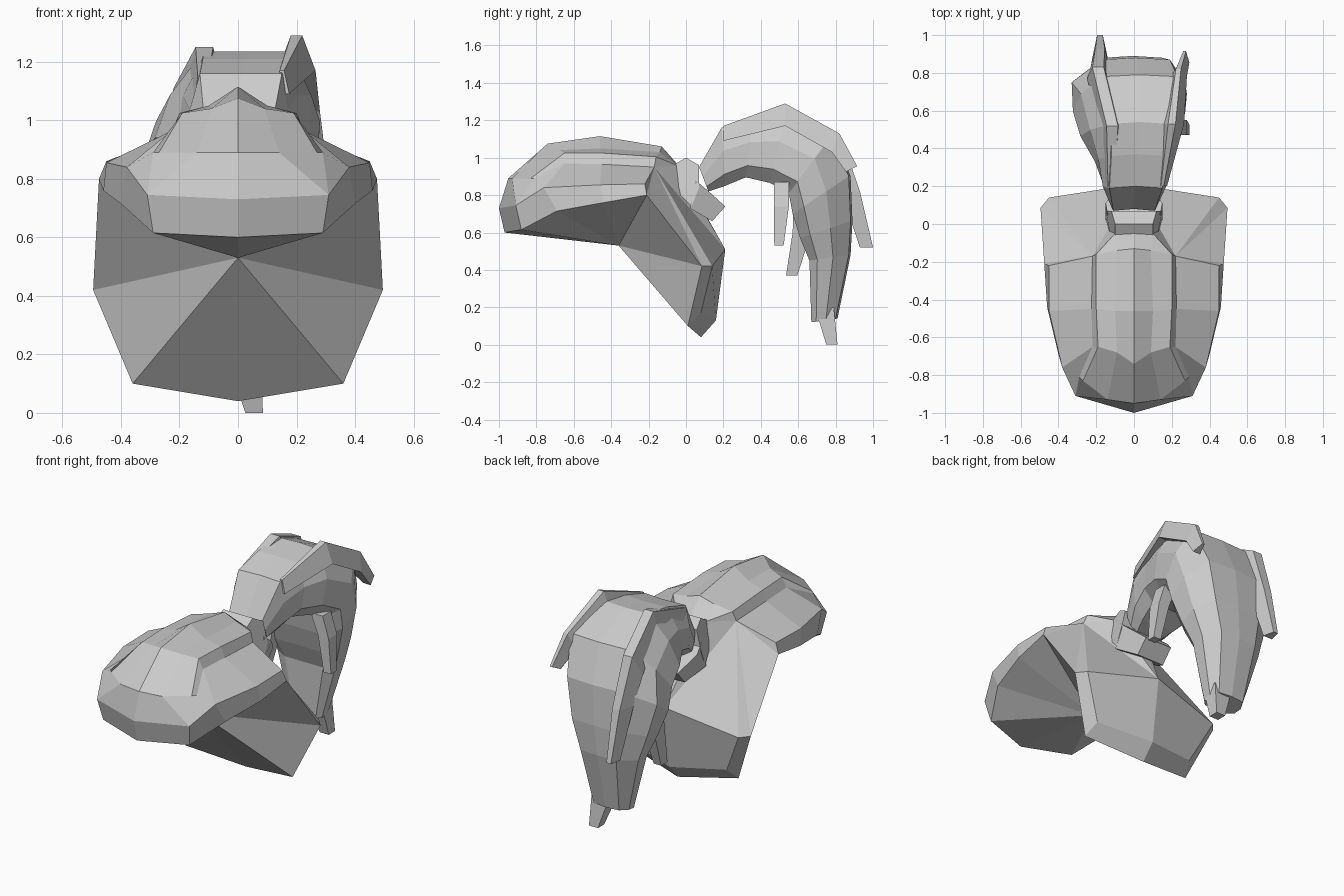
import bpy, bmesh

if "Cube" in bpy.data.objects:
    bpy.data.objects.remove(bpy.data.objects["Cube"])

grey = bpy.data.materials.new("light grey")
grey.diffuse_color = (0.6, 0.6, 0.6, 1)
grey.use_nodes = True
grey.node_tree.nodes["Principled BSDF"].inputs["Base Color"].default_value = grey.diffuse_color


def make(name, faces, mirror=False):
    """Flat-shaded object from point polygons, optionally mirrored in x."""
    bm = bmesh.new()
    sides = (1, -1) if mirror else (1,)
    for s in sides:
        for f in faces:
            pts = []
            for p in f:
                if p not in pts:
                    pts.append(p)
            if len(pts) > 2:
                bm.faces.new([bm.verts.new((s * x, y, z)) for x, y, z in pts])
    bmesh.ops.remove_doubles(bm, verts=bm.verts, dist=0.0005)
    bmesh.ops.recalc_face_normals(bm, faces=bm.faces)
    me = bpy.data.meshes.new(name)
    bm.to_mesh(me)
    bm.free()
    me.materials.append(grey)
    ob = bpy.data.objects.new(name, me)
    bpy.context.collection.objects.link(ob)
    return ob


def skin(rings, closed=True):
    """Quads between successive point rings, capped when closed."""
    faces = []
    n = len(rings[0])
    for a, b in zip(rings, rings[1:]):
        for i in range(n if closed else n - 1):
            j = (i + 1) % n
            faces.append([a[i], a[j], b[j], b[i]])
    if closed:
        faces += [rings[0], rings[-1]]
    return faces


# Helmet shell: half sections from the back of the crown to the brow,
# each running ridge, crease, shoulder, groove, cheek, rim
crown = [
    [(0, -.13, 1.06), (.09, -.14, 1.03), (.2, -.16, 1.005), (.22, -.17, .95), (.45, -.22, .86), (.475, -.21, .8)],
    [(0, -.46, 1.115), (.1, -.46, 1.05), (.2, -.45, 1.025), (.225, -.45, .965), (.45, -.46, .855), (.46, -.44, .76)],
    [(0, -.74, 1.075), (.09, -.68, 1.04), (.19, -.65, 1.025), (.22, -.65, .97), (.38, -.76, .84), (.40, -.69, .715)],
    [(0, -.95, .89), (.14, -.93, .89), (.27, -.83, .89), (.29, -.81, .89), (.31, -.91, .745), (.29, -.88, .615)],
]
faces = skin(crown, closed=False)

# Brow band closing the front
back, brow = crown[0], crown[-1]
nose, lip = (0, -1, .73), (0, -.97, .6)
faces += [[brow[0], brow[1], brow[4], nose], [brow[1], brow[2], brow[3], brow[4]],
          [nose, brow[4], brow[5], lip]]

# Flared neck guard and its thick lower rim
side, low, chin = (.495, .085, .42), (.36, .01, .10), (0, .08, .04)
side_b, low_b, chin_b, nape = (.45, .14, .42), (.33, .08, .17), (0, .16, .13), (0, .21, .51)
hub = back[3]
seat, seat_side = (0, -.05, .97), (.1, -.05, .96)
faces += [[hub, back[4], back[5]], [hub, back[5], side], [hub, side, side_b], [hub, side_b, nape],
          [hub, nape, seat_side], [nape, seat, seat_side], [back[0], back[1], seat_side, seat],
          [back[1], back[2], seat_side], [back[2], hub, seat_side],
          [side, low, low_b, side_b], [low, chin, chin_b, low_b], [side_b, low_b, chin_b, nape]]

# Inward-pointing fan filling the face opening
core = (0, -.36, .53)
rim = [lip] + [c[5] for c in reversed(crown)] + [side, low, chin]
faces += [[core, a, b] for a, b in zip(rim, rim[1:])]
make("helmet", faces, mirror=True)


def block(name, profile):
    """Extrude a (y, z, half width) profile across x."""
    make(name, skin([[(s * w, y, z) for y, z, w in profile] for s in (-1, 1)]))


# Plume mounts
block("upper_mount", [(-.07, .96, .1), (0, 1.0, .1), (.07, .96, .12), (.07, .84, .15),
                      (.03, .74, .15), (-.08, .85, .12)])
block("lower_mount", [(.05, .88, .14), (.11, .83, .15), (.21, .74, .09), (.14, .66, .09), (.02, .73, .15)])

# Plume: outer (y, z), inner (y, z), outer x range, widest x range, left shoulder pinch
stations = [
    ((.07, .95), (.12, .82), (-.11, .11), (-.12, .12), 1),
    ((.19, 1.16), (.21, .85), (-.13, .15), (-.165, .17), 1),
    ((.36, 1.21), (.32, .895), (-.12, .16), (-.21, .205), .9),
    ((.53, 1.235), (.45, .865), (-.12, .18), (-.29, .25), .8),
    ((.78, 1.12), (.55, .81), (-.17, .23), (-.33, .28), .85),
    ((.87, .9), (.57, .70), (-.17, .19), (-.33, .27), 1),
    ((.88, .66), (.61, .57), (-.16, .15), (-.28, .22), 1),
    ((.87, .48), (.66, .45), (-.14, .10), (-.23, .17), 1),
    ((.80, .14), (.67, .12), (-.11, .06), (-.14, .08), 1),
]
rings = []
for (oy, oz), (iy, iz), (ol, orr), (wl, wr), pinch in stations:
    sy, sz = oy * .6 + iy * .4, oz * .6 + iz * .4
    by, bz = oy * .2 + iy * .8, oz * .2 + iz * .8
    rings.append([(ol, oy, oz), ((ol + orr) / 2, oy + .01, oz), (orr, oy, oz), (wr, sy, sz),
                  (wr * .97, by, bz), (wr * .65, iy, iz), (wl * .65, iy, iz),
                  (wl * .98, by, bz), (wl * pinch, sy, sz)])
make("plume", skin(rings))


def strand(name, path, taper=1):
    """Four-sided lock through (x, y, z, half width x, half depth y, half depth z) points."""
    make(name, skin([[(x - w, y - d, z - h), (x + w, y - d, z - h),
                      (x + w * taper, y + d, z + h), (x - w * taper, y + d, z + h)]
                     for x, y, z, w, d, h in path]))


# Loose locks of the plume
strand("bottom_lock", [(.02, .74, .2, .06, .05, 0), (.055, .78, 0, .03, .03, 0)])
strand("right_top_lock", [(.15, .2, 1.13, .025, 0, .04), (.2, .53, 1.23, .065, 0, .06),
                          (.235, .8, 1.08, .045, .02, .05), (.268, .885, .94, .025, .03, .015)], .3)
strand("left_top_lock", [(-.12, .2, 1.09, .035, 0, .06), (-.115, .52, 1.19, .06, 0, .06),
                         (-.19, .8, 1.05, .06, .03, .06), (-.18, .88, .82, .05, .05, 0),
                         (-.18, .965, .52, .03, .035, 0)], .5)
strand("right_inner_lock", [(.2, .51, .87, .04, .04, 0), (.245, .51, .74, .035, .04, 0),
                            (.27, .497, .53, .025, .025, 0)])
strand("left_inner_lock", [(-.2, .64, .85, .04, .06, 0), (-.215, .62, .6, .04, .05, 0),
                           (-.225, .565, .37, .025, .03, 0)])
